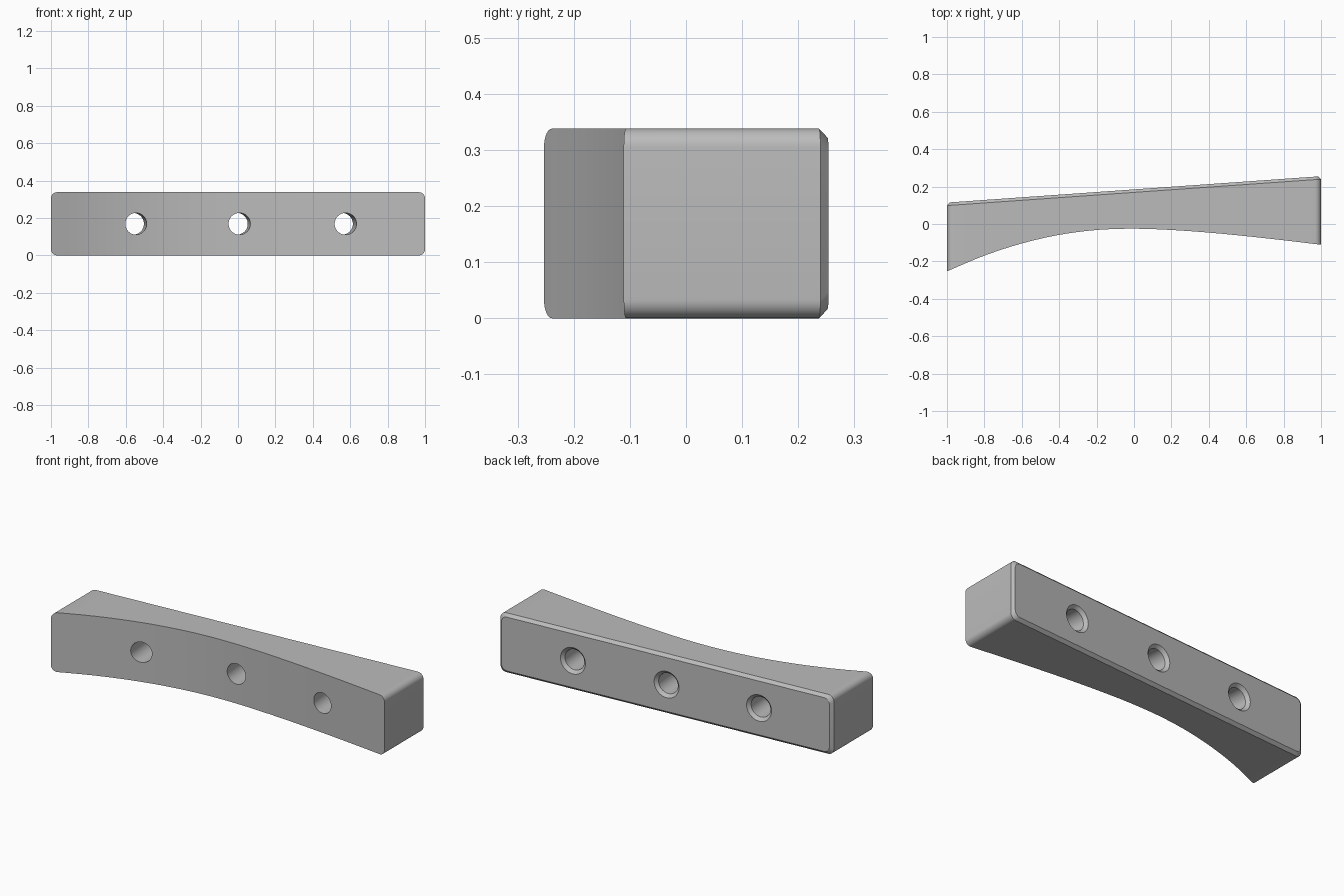
import bpy, bmesh, math
from mathutils import Vector, Matrix

cube = bpy.data.objects.get("Cube")
if cube:
    bpy.data.objects.remove(cube, do_unlink=True)

HEIGHT, ROUND, CHAMFER = 0.338, 0.033, 0.016
MID = HEIGHT / 2
SLOPE = 0.0705

grey = bpy.data.materials.new("plain grey")
grey.use_nodes = True
grey.diffuse_color = (0.5, 0.5, 0.5, 1)
grey.node_tree.nodes["Principled BSDF"].inputs["Base Color"].default_value = grey.diffuse_color

# Front curve, sampled at even steps from x = -1 to x = 1
FRONT = [-0.253, -0.169, -0.104, -0.058, -0.032, -0.025,
         -0.032, -0.046, -0.065, -0.087, -0.111]


def front_y(x):
    """Smooth curve through the front samples."""
    pts = [2 * FRONT[0] - FRONT[1]] + FRONT + [2 * FRONT[-1] - FRONT[-2]]
    f = (x + 1) * 5
    i = min(int(f), 9)
    t = f - i
    a, b, c, d = pts[i:i + 4]
    return b + t / 2 * (c - a + t * (2 * a - 5 * b + 4 * c - d + t * (3 * (b - c) + d - a)))


def back_y(x):
    return 0.185 + SLOPE * x


def new_object(name, bm):
    bmesh.ops.recalc_face_normals(bm, faces=bm.faces)
    mesh = bpy.data.meshes.new(name)
    bm.to_mesh(mesh)
    bm.free()
    mesh.materials.append(grey)
    obj = bpy.data.objects.new(name, mesh)
    bpy.context.collection.objects.link(obj)
    return obj


def loft(bm, rings):
    """Join matching closed rings of vertices with quads."""
    for a, b in zip(rings, rings[1:]):
        for i in range(len(a)):
            j = (i + 1) % len(a)
            bm.faces.new((a[i], a[j], b[j], b[i]))


# Columns along the bar: rounded ends with an even run between
ARC, RUN = 8, 32
end = []
for i in range(ARC):
    a = math.pi / 2 * i / ARC
    end.append((1 - ROUND + ROUND * math.cos(a), MID - ROUND + ROUND * math.sin(a)))
inner = 1 - ROUND
columns = [(-x, h) for x, h in end]
columns += [(-inner + 2 * inner * i / RUN, MID) for i in range(RUN + 1)]
columns += end[::-1]

# Bar body with curved front, sloping back and chamfered back rim
bm = bmesh.new()
rings = []
for x, h in columns:
    xb, hb = x * (1 - CHAMFER), h - CHAMFER
    f, c, b = front_y(x), back_y(x) - CHAMFER, back_y(xb)
    ring = [(x, f, -h), (x, f, h), (x, c, h), (xb, b, hb), (xb, b, -hb), (x, c, -h)]
    rings.append([bm.verts.new((px, py, pz + MID)) for px, py, pz in ring])
loft(bm, rings)
for r in (rings[0], rings[-1]):
    bm.faces.new((r[0], r[1], r[2], r[5]))
    bm.faces.new((r[2], r[3], r[4], r[5]))
bar = new_object("curved_bar", bm)

# Bolt holes, square to the back face and countersunk there
HOLE, SINK, SIDES = 0.058, 0.017, 48
normal = Vector((-SLOPE, 1, 0)).normalized()
turn = normal.to_track_quat('Z', 'Y').to_matrix().to_4x4()
for n, x in enumerate((-0.562, -0.007, 0.555)):
    bm = bmesh.new()
    rings = []
    for depth, radius in ((-0.6, HOLE), (-SINK, HOLE), (SINK, HOLE + 2 * SINK)):
        rings.append([bm.verts.new((radius * math.cos(2 * math.pi * k / SIDES),
                                    radius * math.sin(2 * math.pi * k / SIDES), depth))
                      for k in range(SIDES)])
    loft(bm, rings)
    bm.faces.new(rings[0])
    bm.faces.new(rings[-1])
    bm.transform(Matrix.Translation((x, back_y(x), MID)) @ turn)
    cutter = new_object(f"hole_cutter_{n + 1}", bm)
    cutter.hide_render = True
    bpy.ops.object.select_all(action='DESELECT')
    bpy.context.view_layer.objects.active = bar
    bar.select_set(True)
    cut = bar.modifiers.new("bolt hole", 'BOOLEAN')
    cut.operation, cut.solver, cut.object = 'DIFFERENCE', 'EXACT', cutter
    bpy.ops.object.modifier_apply(modifier=cut.name)
    bpy.data.objects.remove(cutter, do_unlink=True)

bpy.ops.object.shade_smooth_by_angle(angle=math.radians(30))
